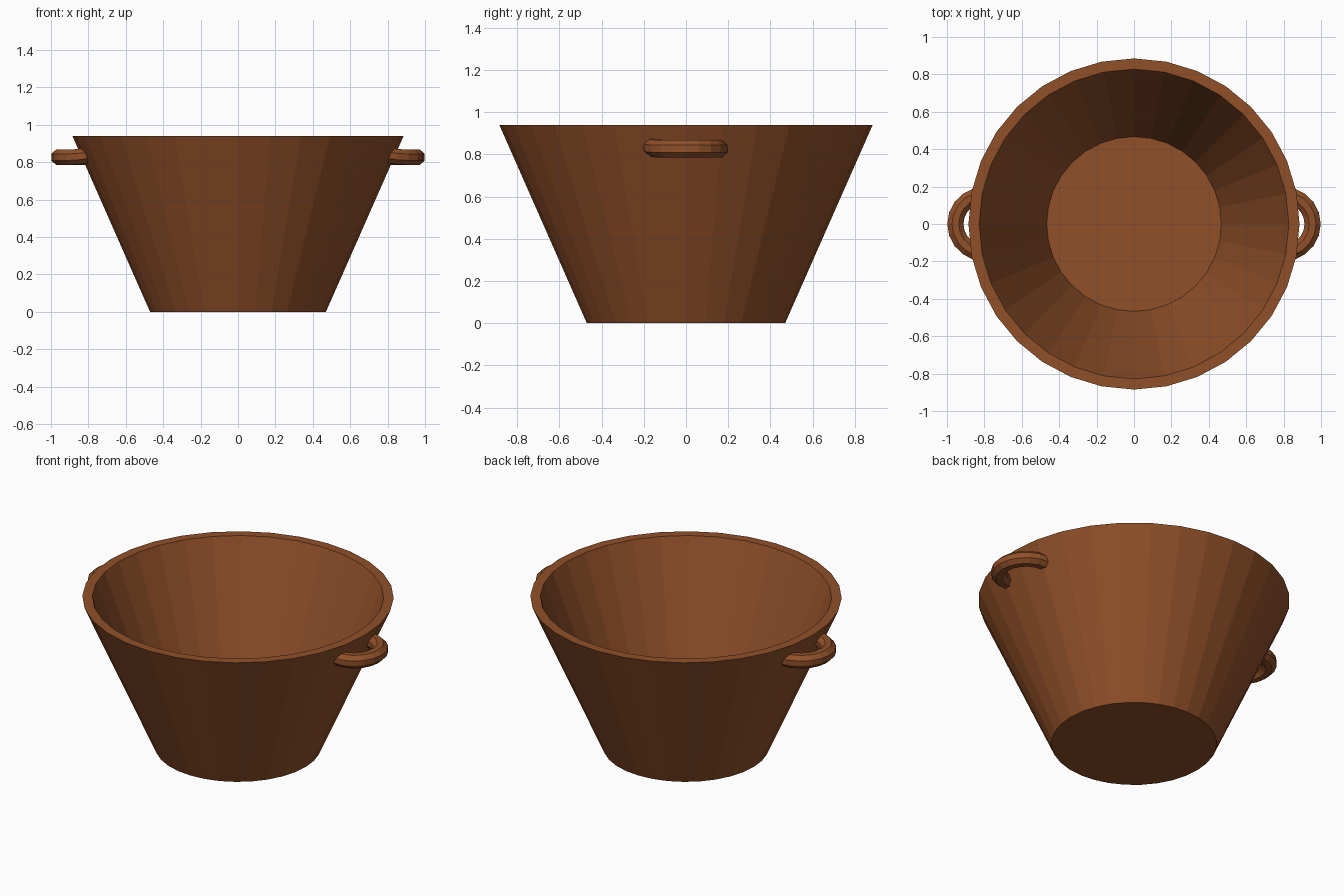
import bpy, bmesh
from math import sin, cos, pi, radians
from mathutils import Vector

if "Cube" in bpy.data.objects:
    bpy.data.objects.remove(bpy.data.objects["Cube"])

clay = bpy.data.materials.new("brown_clay")
clay.diffuse_color = (0.28, 0.08, 0.022, 1)
clay.use_nodes = True
clay.node_tree.nodes["Principled BSDF"].inputs["Base Color"].default_value = clay.diffuse_color


def finish(bm, name):
    bmesh.ops.recalc_face_normals(bm, faces=bm.faces)
    me = bpy.data.meshes.new(name)
    bm.to_mesh(me)
    bm.free()
    me.materials.append(clay)
    ob = bpy.data.objects.new(name, me)
    bpy.context.collection.objects.link(ob)
    return ob


def loft(rings, name):
    """Join closed rings of points with quads and cap both ends."""
    bm = bmesh.new()
    loops = [[bm.verts.new(p) for p in ring] for ring in rings]
    n = len(loops[0])
    for a, b in zip(loops, loops[1:]):
        for i in range(n):
            j = (i + 1) % n
            bm.faces.new((a[i], a[j], b[j], b[i]))
    bm.faces.new(loops[0][::-1])
    bm.faces.new(loops[-1])
    return finish(bm, name)


# Tapered bowl: outside bottom, outer rim, inner rim, thin inside floor
profile = [(0.47, 0), (0.885, 0.94), (0.828, 0.94), (0.467, 0.006)]
SIDES = 32
loft([[(r * cos(2 * pi * i / SIDES), r * sin(2 * pi * i / SIDES), z)
       for i in range(SIDES)] for r, z in profile], "bowl")


# Half-ring handles, ends buried in the wall, front end lifted slightly
def handle(side, name):
    cx, z0, major, wide, high, steps = 0.80, 0.827, 0.155, 0.045, 0.042, 10
    rings = []
    for k in range(steps + 1):
        a = radians(-92 + 184 * k / steps)
        out = Vector((side * cos(a), sin(a), 0))
        lift = {0: 0.012, 1: 0.003}.get(k, 0)
        mid = Vector((side * cx, 0, z0 + lift)) + out * (major + lift / 2)
        ring = []
        for i in range(8):
            t = 2 * pi * (i + 0.5) / 8
            ring.append(mid + out * wide * 1.04 * cos(t)
                        + Vector((0, 0, high * 1.06 * sin(t))))
        rings.append(ring)
    loft(rings, name)


for side, name in ((1, "right_handle"), (-1, "left_handle")):
    handle(side, name)
